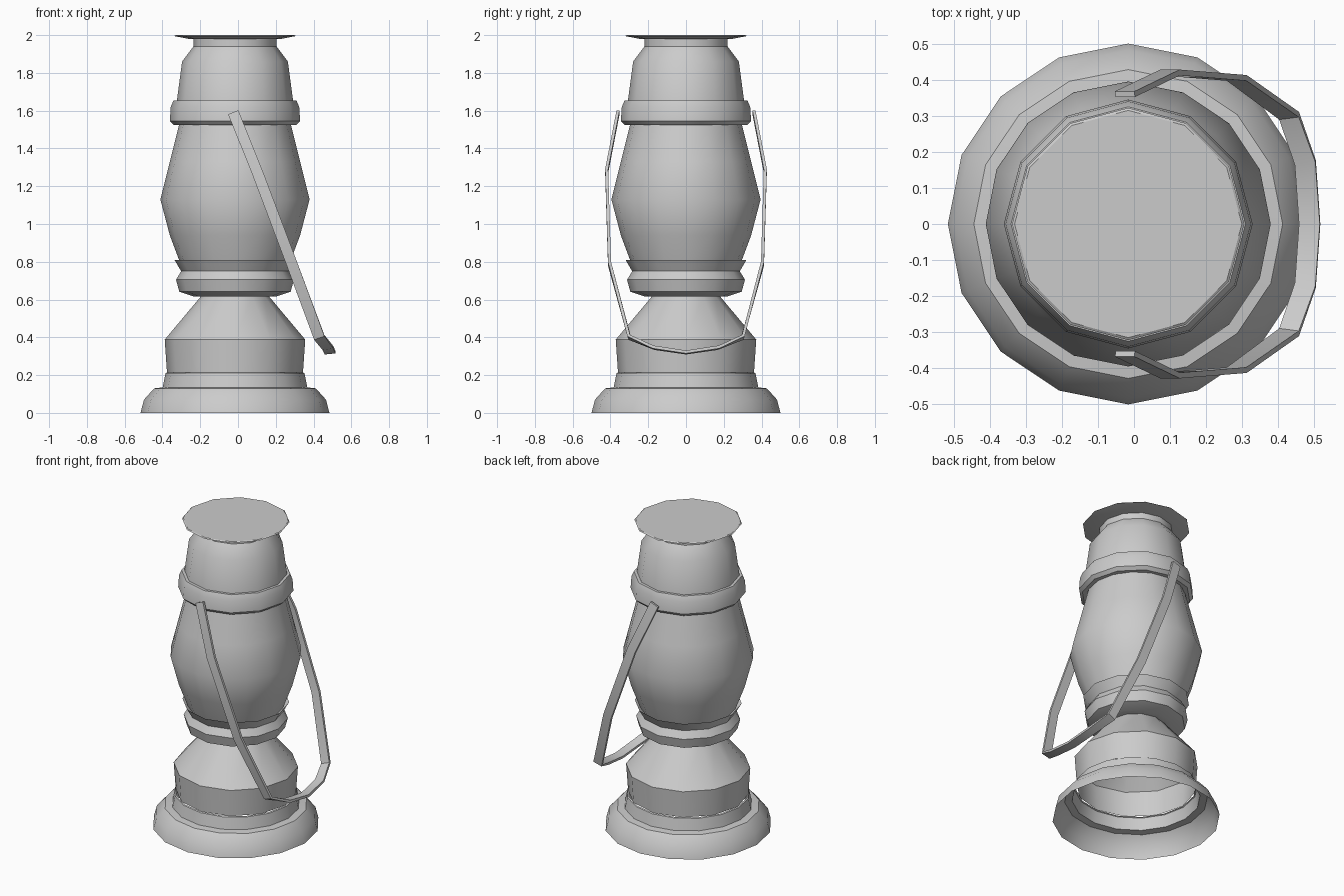
import bpy
import bmesh
from math import cos, sin, pi, radians
from mathutils import Vector

default = bpy.data.objects.get("Cube")
if default:
    bpy.data.objects.remove(default, do_unlink=True)

AXIS_X = -0.016

grey = bpy.data.materials.new("plain grey")
grey.use_nodes = True
GREY = (0.6, 0.6, 0.6, 1.0)
grey.diffuse_color = GREY
grey.node_tree.nodes["Principled BSDF"].inputs["Base Color"].default_value = GREY


def finish(name, bm, smooth_angle):
    mesh = bpy.data.meshes.new(name)
    bm.to_mesh(mesh)
    bm.free()
    mesh.materials.append(grey)
    obj = bpy.data.objects.new(name, mesh)
    bpy.context.collection.objects.link(obj)
    bpy.ops.object.select_all(action="DESELECT")
    obj.select_set(True)
    bpy.context.view_layer.objects.active = obj
    bpy.ops.object.shade_smooth_by_angle(angle=radians(smooth_angle))
    return obj


def lathe(name, profile, sides=12, close_top=False, smooth_angle=31):
    """Turn a (radius, height) profile, listed bottom to top, around the axis."""
    bm = bmesh.new()
    rings = []
    for r, z in profile:
        rings.append([bm.verts.new((AXIS_X + r * cos(2 * pi * k / sides),
                                    r * sin(2 * pi * k / sides), z))
                      for k in range(sides)])
    for low, high in zip(rings, rings[1:]):
        for k in range(sides):
            n = (k + 1) % sides
            bm.faces.new((low[k], low[n], high[n], high[k]))
    if close_top:
        bm.faces.new(rings[-1])
    return finish(name, bm, smooth_angle)


# Hollow foot, open underneath, with a stepped ring
lathe("base_foot", [(0.50, 0), (0.482, 0.07), (0.428, 0.13), (0.383, 0.135)], 16)
lathe("base_step", [(0.383, 0.135), (0.368, 0.21), (0.36, 0.214)], 16)

# Fuel tank with sloping shoulder
lathe("fuel_tank", [(0.36, 0.214), (0.372, 0.388), (0.18, 0.617)])

# Burner collar and flared cup below the glass
lathe("burner_collar", [(0.18, 0.617), (0.22, 0.617), (0.295, 0.642),
                        (0.312, 0.705), (0.285, 0.75)])
lathe("glass_cup", [(0.285, 0.75), (0.32, 0.81), (0.28, 0.78)])

# Bulging glass chimney
lathe("glass_chimney", [(0.285, 0.78), (0.345, 0.94), (0.395, 1.13),
                        (0.345, 1.33), (0.295, 1.53)], 16)

# Band holding the handle
lathe("upper_band", [(0.295, 1.525), (0.325, 1.525), (0.345, 1.545),
                     (0.34, 1.62), (0.325, 1.655), (0.30, 1.655)])

# Hood and its neck
lathe("hood", [(0.308, 1.65), (0.28, 1.86), (0.22, 1.94), (0.22, 1.982)])

# Thin flat lid
lathe("lid", [(0.20, 1.978), (0.245, 1.98), (0.322, 1.995), (0.315, 2.0)],
      close_top=True)

# Hanging handle: a flat strap swept along a mirrored path
half = [(-0.025, 0.36, 1.59), (0.10, 0.42, 1.28), (0.285, 0.405, 0.79),
        (0.43, 0.30, 0.40), (0.475, 0.17, 0.345)]
path = [Vector(p) for p in half] + [Vector((0.487, 0, 0.32))]
path += [Vector((x, -y, z)) for x, y, z in reversed(half)]

bm = bmesh.new()
sections = []
for i, p in enumerate(path):
    along = (path[min(i + 1, len(path) - 1)] - path[max(i - 1, 0)]).normalized()
    # Strap lies across the swing direction, levelling out at the bottom
    tilt = 0.38 if p.z > 0.5 else 0.1
    across = Vector((1, 0, tilt))
    across = (across - along * across.dot(along)).normalized()
    out = along.cross(across).normalized()
    w, t = across * 0.029, out * 0.008
    sections.append([bm.verts.new(p + v) for v in (w + t, w - t, -w - t, -w + t)])
for a, b in zip(sections, sections[1:]):
    for k in range(4):
        n = (k + 1) % 4
        bm.faces.new((a[k], a[n], b[n], b[k]))
bm.faces.new(sections[0])
bm.faces.new(sections[-1])
bmesh.ops.recalc_face_normals(bm, faces=bm.faces)
finish("handle", bm, 20)
